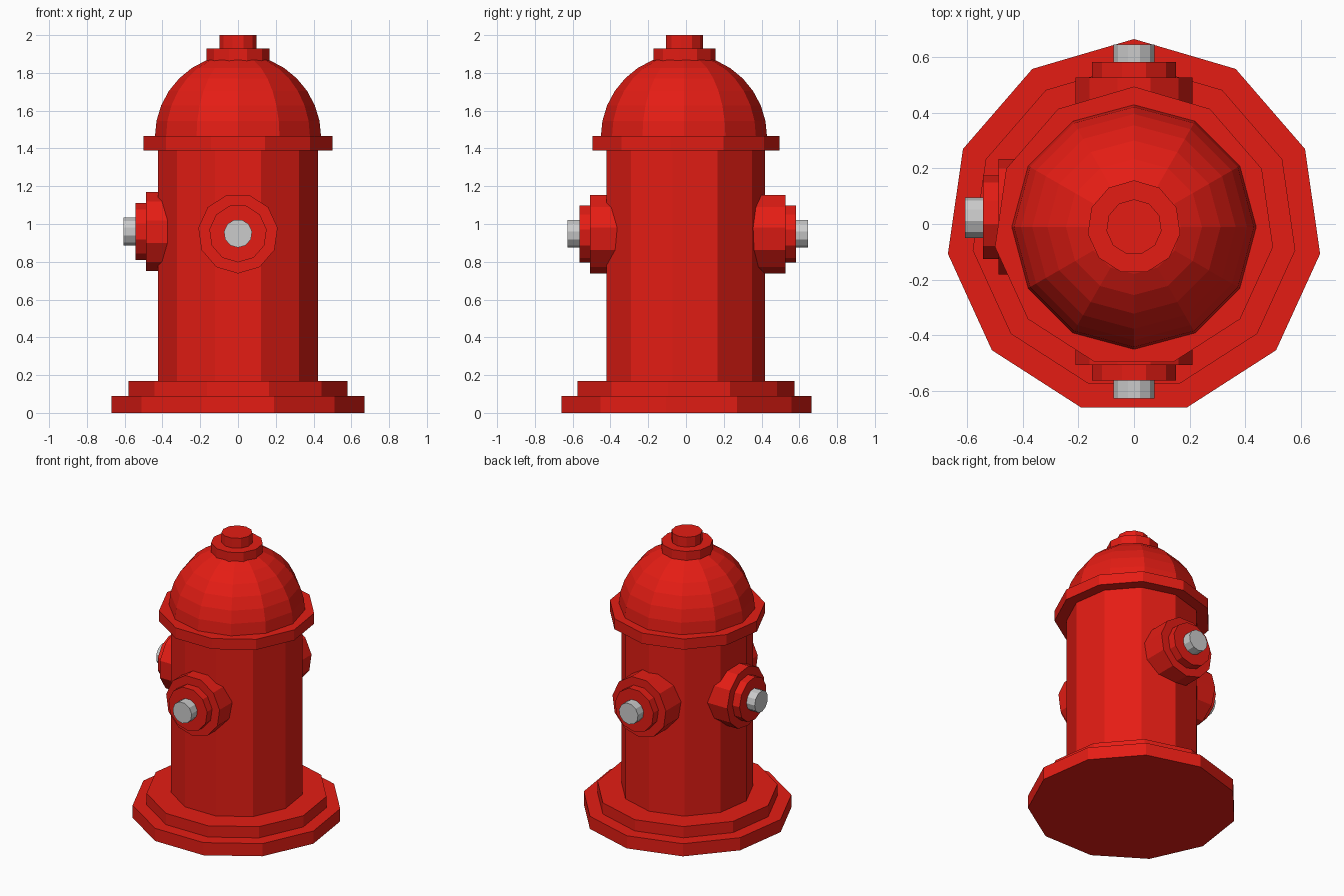
import bpy, bmesh
from math import sin, cos, pi, radians
from mathutils import Vector

if "Cube" in bpy.data.objects:
    bpy.data.objects.remove(bpy.data.objects["Cube"])

red = bpy.data.materials.new("red_paint")
red.diffuse_color = (0.78, 0.012, 0.007, 1)
red.use_nodes = True
red.node_tree.nodes["Principled BSDF"].inputs["Base Color"].default_value = red.diffuse_color


def lathe(name, profile, sides=11, origin=(0, -0.011, 0), axis=(0, 0, 1),
          first=(0, 1, 0), mat=red):
    """Turn (radius, height) points about an axis; the first corner lies along 'first'."""
    o, a, u = Vector(origin), Vector(axis), Vector(first)
    w = a.cross(u)
    bm = bmesh.new()
    rings = []
    for r, h in profile:
        rings.append([bm.verts.new(o + a * h + r * (cos(t) * u + sin(t) * w))
                      for t in (2 * pi * k / sides for k in range(sides))])
    for lo, hi in zip(rings, rings[1:]):
        for k in range(sides):
            n = (k + 1) % sides
            bm.faces.new((lo[k], lo[n], hi[n], hi[k]))
    bm.faces.new(rings[0][::-1])
    bm.faces.new(rings[-1])
    mesh = bpy.data.meshes.new(name)
    bm.to_mesh(mesh)
    bm.free()
    ob = bpy.data.objects.new(name, mesh)
    bpy.context.collection.objects.link(ob)
    if mat:
        mesh.materials.append(mat)
    return ob


# Stepped foot, barrel and collar
lathe("base_flange", [(0.676, 0), (0.676, 0.09), (0.586, 0.09), (0.586, 0.17)])
lathe("barrel", [(0.428, 0.16), (0.428, 1.40)])
lathe("collar", [(0.505, 1.39), (0.505, 1.465)])

# Faceted dome and stepped top nut
dome = [(0.44 * cos(radians(11.25 * i)), 1.46 + 0.44 * sin(radians(11.25 * i)))
        for i in range(8)]
lathe("dome", dome, sides=12)
lathe("top_nut", [(0.168, 1.83), (0.168, 1.93), (0.1, 1.93), (0.1, 2.0)])

# Outlets: name, axis, first corner, centre, outer distance of the bolt
outlets = [
    ("front", (0, -1, 0), (0, 0, -1), (0, 0, 0.95), 0.627),
    ("back", (0, 1, 0), (0, 0, -1), (0, 0, 0.95), 0.646),
    ("left", (-1, 0, 0), (0, 1, 0), (0, 0.021, 0.96), 0.607),
]
for side, axis, first, centre, end in outlets:
    lathe(side + "_outlet",
          [(0.212, 0.33), (0.212, end - 0.12), (0.153, end - 0.12), (0.153, end - 0.064)],
          origin=centre, axis=axis, first=first)
    lathe(side + "_bolt", [(0.075, end - 0.09), (0.075, end)],
          origin=centre, axis=axis, first=first, mat=None)
